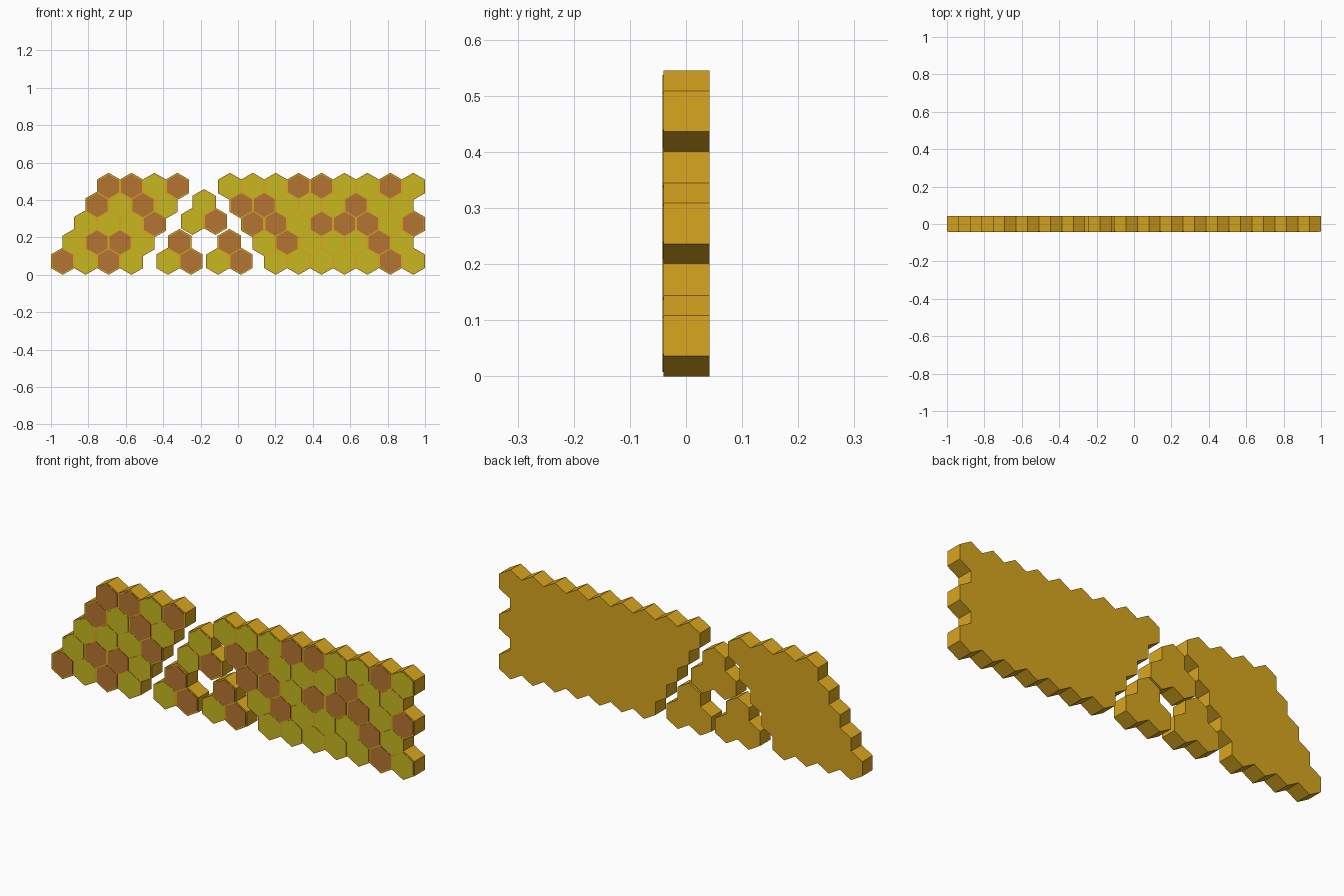
import bpy, bmesh, math

if "Cube" in bpy.data.objects:
    bpy.data.objects.remove(bpy.data.objects["Cube"])

PITCH, ROW = 0.1226, 0.1          # cell spacing across and up
R, R_CAP = 0.0725, 0.0645         # cell and coloured face radius
FRONT, BODY_FRONT, BACK = -0.042, -0.040, 0.042


def material(name, srgb):
    m = bpy.data.materials.new(name)
    m.diffuse_color = [((c + 0.055) / 1.055) ** 2.4 for c in srgb] + [1]
    m.use_nodes = True
    m.node_tree.nodes["Principled BSDF"].inputs["Base Color"].default_value = m.diffuse_color
    return m


GOLD = material("gold", (0.85, 0.65, 0.12))
YELLOW = material("yellow", (0.78, 0.72, 0.12))
BROWN = material("brown", (0.71, 0.46, 0.19))


def hex_prism(bm, x, z, r, y0, y1, mat_index):
    """Pointy-top hexagonal prism running along y."""
    ring = [(x + r * math.sin(i * math.pi / 3), z + r * math.cos(i * math.pi / 3))
            for i in range(6)]
    a = [bm.verts.new((px, y0, pz)) for px, pz in ring]
    b = [bm.verts.new((px, y1, pz)) for px, pz in ring]
    faces = [bm.faces.new(a), bm.faces.new(b[::-1])]
    for i in range(6):
        j = (i + 1) % 6
        faces.append(bm.faces.new((a[i], b[i], b[j], a[j])))
    for f in faces:
        f.material_index = mat_index


def make_object(name, cells, r, y0, y1, mats, coloured):
    bm = bmesh.new()
    for x, z, kind in cells:
        hex_prism(bm, x, z, r, y0, y1, int(coloured and kind == "b"))
    bmesh.ops.recalc_face_normals(bm, faces=bm.faces)
    me = bpy.data.meshes.new(name)
    bm.to_mesh(me)
    bm.free()
    for m in mats:
        me.materials.append(m)
    bpy.context.collection.objects.link(bpy.data.objects.new(name, me))


def section(name, rows, starts, z0=R):
    """rows: y/b colour strings from the bottom up; starts: first cell x per row."""
    cells = [(x0 + i * PITCH, z0 + r * ROW, k)
             for r, (row, x0) in enumerate(zip(rows, starts))
             for i, k in enumerate(row)]
    make_object(name + "_comb", cells, R, BODY_FRONT, BACK, [GOLD], False)
    make_object(name + "_cell_faces", cells, R_CAP, FRONT, BODY_FRONT + 0.002,
                [YELLOW, BROWN], True)


EDGE = 1 - R * math.sqrt(3) / 2   # centre of the outermost cells

# left slanted wall
left = ["byby", "ybby", "yyyb", "byby", "bbyb"]
section("left_wall", left, [-EDGE + r * PITCH / 2 for r in range(5)])

# right wall with a straight staggered end
right = ["yyyyyby", "ybyyyby", "bbybbbyb", "bbyyybyy", "yyybbyyby"]
section("right_wall", right,
        [EDGE - (r % 2) * PITCH / 2 - (len(s) - 1) * PITCH for r, s in enumerate(right)])

# three loose triangular pieces in the gap
for name, row, top, x, z in (("lower_left_chunk", "yb", "b", -0.374, R),
                             ("lower_right_chunk", "yb", "b", -0.107, R),
                             ("upper_chunk", "yb", "y", -0.243, R + 2 * ROW + 0.013)):
    section(name, [row, top], [x, x + PITCH / 2], z)
